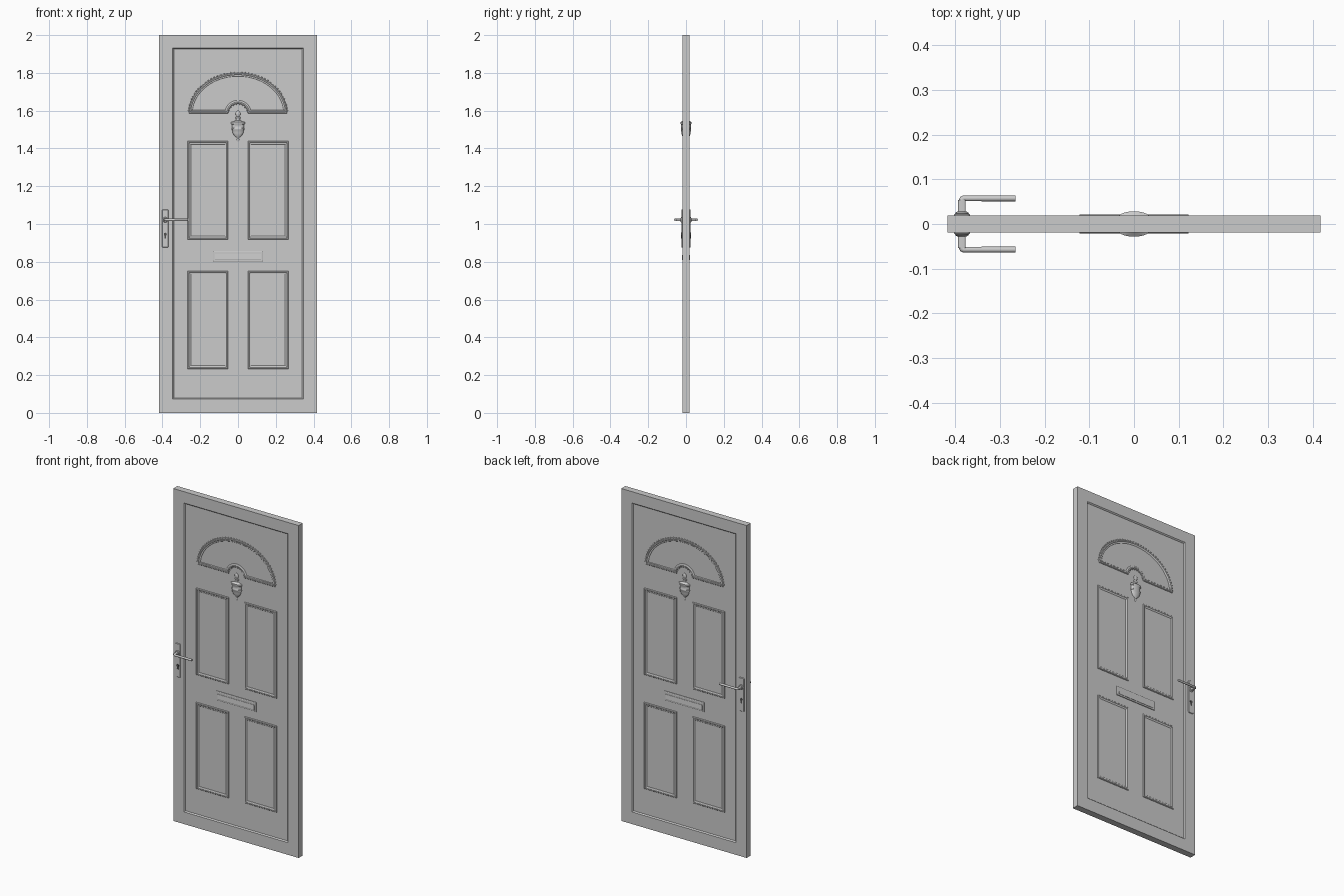
import bpy, bmesh
from math import sin, cos, pi, asin
from mathutils import Matrix, Vector

if "Cube" in bpy.data.objects:
    bpy.data.objects.remove(bpy.data.objects["Cube"])

HALF = 0.0195    # half thickness of the door
FLOOR = 0.0125   # depth of the recessed face
SIDES = ((-1, "front"), (1, "back"))


def finish(bm, name, smooth=None):
    bmesh.ops.recalc_face_normals(bm, faces=bm.faces[:])
    me = bpy.data.meshes.new(name)
    bm.to_mesh(me)
    bm.free()
    ob = bpy.data.objects.new(name, me)
    bpy.context.collection.objects.link(ob)
    if smooth:
        bpy.ops.object.select_all(action='DESELECT')
        ob.select_set(True)
        bpy.context.view_layer.objects.active = ob
        bpy.ops.object.shade_smooth_by_angle(angle=smooth)
    return ob


def loft(name, rings, smooth=None):
    """Bridge rings of (x, y, z) points and cap both ends."""
    bm = bmesh.new()
    vs = [[bm.verts.new(p) for p in r] for r in rings]
    for a, b in zip(vs, vs[1:]):
        for i in range(len(a)):
            j = (i + 1) % len(a)
            bm.faces.new((a[i], a[j], b[j], b[i]))
    bm.faces.new(vs[0])
    bm.faces.new(vs[-1])
    return finish(bm, name, smooth)


def rect(x0, x1, z0, z1, y, d=0):
    x0, x1, z0, z1 = x0 + d, x1 - d, z0 + d, z1 - d
    return [(x0, y, z0), (x1, y, z0), (x1, y, z1), (x0, y, z1)]


def rounded(cx, cz, hw, hh, r, y, n=5):
    pts = []
    for k, (sx, sz) in enumerate(((1, 1), (-1, 1), (-1, -1), (1, -1))):
        for i in range(n + 1):
            a = (k + i / n) * pi / 2
            pts.append((cx + sx * (hw - r) + r * cos(a), y,
                        cz + sz * (hh - r) + r * sin(a)))
    return pts


def fan(y, d, n=40, m=14):
    """Fanlight outline, inset by d: big arch minus a small arch."""
    c, rx, rz, ri = 1.585, 0.26 - d, 0.215 - d, 0.052 + d
    a0, b0 = asin(d / rz), asin(d / ri)
    pts = []
    for i in range(n + 1):
        a = a0 + (pi - 2 * a0) * i / n
        pts.append((rx * cos(a), y, c + rz * sin(a)))
    for i in range(m + 1):
        a = pi - b0 - (pi - 2 * b0) * i / m
        pts.append((ri * cos(a), y, c + ri * sin(a)))
    return pts


# Door slab with a recessed face on both sides
OUT, INN = (-0.417, 0.417, 0, 2), (-0.346, 0.346, 0.073, 1.932)
loft("door_slab", [
    rect(*INN, -FLOOR, 0.006), rect(*INN, -FLOOR - 0.003, 0.004), rect(*INN, -HALF),
    rect(*OUT, -HALF), rect(*OUT, HALF),
    rect(*INN, HALF), rect(*INN, FLOOR + 0.003, 0.004), rect(*INN, FLOOR, 0.006)])

# Moulding section: (inset, depth)
MOULD = ((0, 0.008), (0, 0.0145), (0.003, 0.0175), (0.009, 0.0175), (0.012, 0.015),
         (0.016, 0.0145), (0.018, 0.0129))
KNOCKER = ((1.436, 0.001), (1.440, 0.005), (1.447, 0.007), (1.454, 0.004), (1.460, 0.010),
           (1.468, 0.020), (1.482, 0.028), (1.498, 0.031), (1.500, 0.034), (1.506, 0.034),
           (1.508, 0.031), (1.526, 0.031), (1.530, 0.037), (1.539, 0.037), (1.542, 0.028),
           (1.548, 0.011), (1.556, 0.009), (1.560, 0.014), (1.566, 0.014), (1.570, 0.007),
           (1.578, 0.012), (1.586, 0.013), (1.594, 0.009), (1.600, 0.001))
HX = -0.385

for s, side in SIDES:
    # Four moulded panels
    for row, z0, z1 in (("lower", 0.232, 0.752), ("upper", 0.918, 1.440)):
        for x0, x1, lr in ((-0.268, -0.052, "left"), (0.052, 0.268, "right")):
            loft(f"{row}_{lr}_panel_{side}",
                 [rect(x0, x1, z0, z1, s * y, d) for d, y in MOULD])

    # Arched fanlight
    loft(f"fanlight_{side}", [fan(s * y, d) for d, y in MOULD], 0.5)

    # Beads along both arches
    bm = bmesh.new()
    for rx, rz, n in ((0.262, 0.217, 44), (0.051, 0.051, 9)):
        for i in range(1, n):
            a = pi * i / n
            bmesh.ops.create_icosphere(
                bm, subdivisions=1, radius=0.0045,
                matrix=Matrix.Translation((rx * cos(a), s * 0.014, 1.585 + rz * sin(a))))
    finish(bm, f"fanlight_beads_{side}", 1.0)

    # Urn-shaped knocker, a flattened lathe
    loft(f"knocker_{side}",
         [[(r * cos(2 * pi * i / 28), s * FLOOR + 0.43 * r * sin(2 * pi * i / 28), z)
           for i in range(28)] for z, r in KNOCKER], 0.6)

    # Letter plate and its flap
    box = (-0.133, 0.133, 0.802, 0.857)
    loft(f"letter_plate_{side}", [rect(*box, s * 0.008), rect(*box, s * 0.0165),
                                  rect(*box, s * 0.0185, 0.003)])
    flap = [(0.810, 0.012), (0.810, 0.0205), (0.814, 0.0215), (0.841, 0.0195), (0.845, 0.012)]
    loft(f"letter_flap_{side}", [[(x, s * y, z) for z, y in flap] for x in (-0.122, 0.122)])

    # Handle back plate
    loft(f"handle_plate_{side}", [rounded(HX, 0.976, 0.0175 - d, 0.101 - d, 0.007 - d, s * y)
                                  for d, y in ((0, 0.015), (0, 0.0215), (0.002, 0.0235))], 0.5)

    # Collar under the lever
    loft(f"handle_collar_{side}",
         [rounded(HX, 1.022, r, r, r * 0.999, s * y)
          for r, y in ((0.0145, 0.022), (0.0145, 0.025), (0.0105, 0.028))], 0.5)

    # Lever: shank out of the door, then bar across
    loft(f"handle_shank_{side}", [rounded(HX, 1.022, 0.0085, 0.0065, 0.004, s * y)
                                  for y in (0.02, 0.054)], 0.5)
    cu = bpy.data.curves.new(f"handle_lever_{side}", 'CURVE')
    cu.dimensions = '3D'
    cu.bevel_depth = 0.0066
    cu.bevel_resolution = 3
    cu.use_fill_caps = True
    sp = cu.splines.new('POLY')
    path = [(HX, 0.045), (HX, 0.0535), (HX + 0.001, 0.056), (HX + 0.004, 0.0574), (-0.265, 0.0574)]
    sp.points.add(len(path) - 1)
    for p, (x, y) in zip(sp.points, path):
        p.co = (x, s * y, 1.022, 1)
    bpy.context.collection.objects.link(bpy.data.objects.new(f"handle_lever_{side}", cu))

    # Keyhole: round boss and flared slot
    dark = bpy.data.materials.get("dark") or bpy.data.materials.new("dark")
    dark.diffuse_color = (0.08, 0.08, 0.08, 1)
    dark.use_nodes = True
    dark.node_tree.nodes["Principled BSDF"].inputs["Base Color"].default_value = dark.diffuse_color
    boss = loft(f"keyhole_{side}", [rounded(HX, 0.946, 0.008, 0.008, 0.00799, s * y)
                                    for y in (0.02, 0.026)], 0.5)
    slot = loft(f"keyhole_slot_{side}",
                [[(HX - 0.0035, s * y, 0.945), (HX + 0.0035, s * y, 0.945),
                  (HX + 0.005, s * y, 0.924), (HX - 0.005, s * y, 0.924)] for y in (0.02, 0.0255)])
    for ob in (boss, slot):
        ob.data.materials.append(dark)
